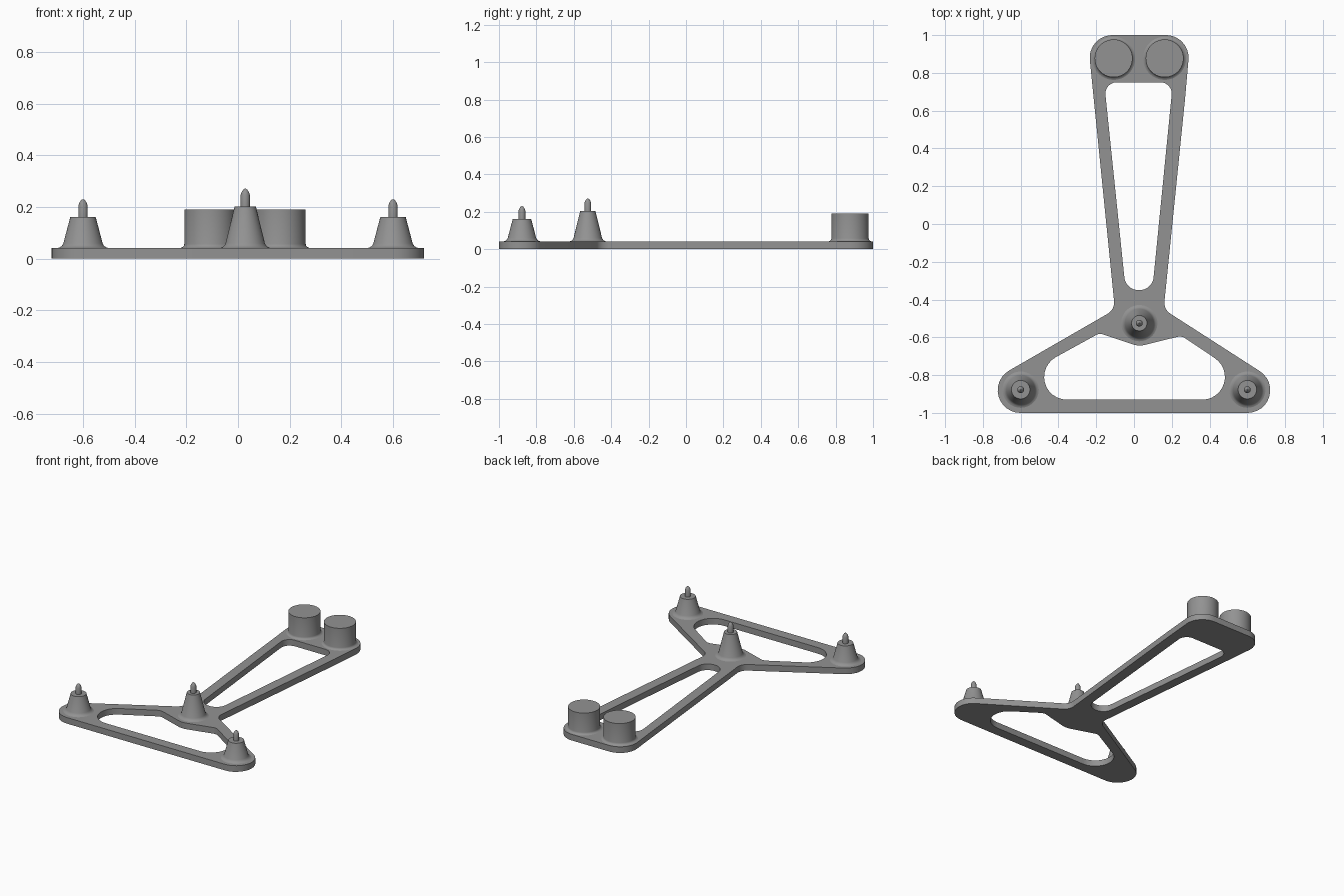
import bpy, bmesh, math
from mathutils import Vector

if "Cube" in bpy.data.objects:
    bpy.data.objects.remove(bpy.data.objects["Cube"])

THICK = 0.042
grey = bpy.data.materials.new("mid_grey")
grey.diffuse_color = (0.29, 0.29, 0.29, 1)
grey.use_nodes = True
grey.node_tree.nodes["Principled BSDF"].inputs["Base Color"].default_value = grey.diffuse_color


def rounded(corners, steps=12):
    """Outline through (x, y, radius) corners with tangent arcs."""
    out = []
    n = len(corners)
    for i, (x, y, r) in enumerate(corners):
        p = Vector((x, y))
        a = (Vector(corners[i - 1][:2]) - p).normalized()
        b = (Vector(corners[(i + 1) % n][:2]) - p).normalized()
        if r == 0:
            out.append(p)
            continue
        half = a.angle(b) / 2
        centre = p + (a + b).normalized() * (r / math.sin(half))
        start = p + a * (r / math.tan(half)) - centre
        end = p + b * (r / math.tan(half)) - centre
        a0 = math.atan2(start.y, start.x)
        sweep = math.atan2(end.y, end.x) - a0
        sweep = (sweep + math.pi) % (2 * math.pi) - math.pi
        for k in range(steps + 1):
            t = a0 + sweep * k / steps
            out.append(centre + r * Vector((math.cos(t), math.sin(t))))
    return out


def finish(ob):
    bpy.ops.object.select_all(action='DESELECT')
    ob.select_set(True)
    bpy.context.view_layer.objects.active = ob
    if ob.type == 'CURVE':
        bpy.ops.object.convert(target='MESH')
        ob = bpy.context.object
    ob.data.materials.clear()
    ob.data.materials.append(grey)
    bpy.ops.object.shade_smooth_by_angle(angle=math.radians(30))


def plate(name, loops):
    cu = bpy.data.curves.new(name, 'CURVE')
    cu.dimensions = '2D'
    cu.fill_mode = 'BOTH'
    cu.extrude = THICK / 2
    for loop in loops:
        sp = cu.splines.new('POLY')
        sp.points.add(len(loop) - 1)
        for q, p in zip(sp.points, loop):
            q.co = (p.x, p.y, 0, 1)
        sp.use_cyclic_u = True
    ob = bpy.data.objects.new(name, cu)
    ob.location.z = THICK / 2
    bpy.context.collection.objects.link(ob)
    finish(ob)


def lathe(name, x, y, profile, sides=48):
    """Closed solid of revolution from (radius, z) points, bottom to top."""
    bm = bmesh.new()
    rings = [[bm.verts.new((r * math.cos(2 * math.pi * k / sides),
                            r * math.sin(2 * math.pi * k / sides), z))
              for k in range(sides)] for r, z in profile]
    for lo, hi in zip(rings, rings[1:]):
        for k in range(sides):
            j = (k + 1) % sides
            bm.faces.new((lo[k], lo[j], hi[j], hi[k]))
    bm.faces.new(rings[0][::-1])
    bm.faces.new(rings[-1])
    me = bpy.data.meshes.new(name)
    bm.to_mesh(me)
    bm.free()
    ob = bpy.data.objects.new(name, me)
    ob.location = (x, y, 0)
    bpy.context.collection.objects.link(ob)
    finish(ob)


# Flat frame with two openings
outline = rounded([
    (-1.05, -1, 0.12), (1.01, -1, 0.12), (0.157, -0.452, 0.07),
    (0.270, 0.66, 0), (0.300, 1, 0.12), (-0.247, 1, 0.12),
    (-0.101, -0.453, 0.07)])
arm_opening = rounded([
    (-0.044, -0.35, 0.075), (0.097, -0.35, 0.075),
    (0.206, 0.75, 0.06), (-0.158, 0.75, 0.06)])
base_opening = rounded([
    (-0.823, -0.93, 0.12), (0.755, -0.93, 0.12), (0.252, -0.592, 0.05),
    (0.025, -0.648, 0.12), (-0.183, -0.578, 0.05)])
plate("frame_plate", [outline, arm_opening, base_opening])


# Tapered posts with a flared foot and a pointed pin
def post(name, x, y, top, top_r):
    foot = [(0.096, THICK - 0.005), (0.096, THICK), (0.088, 0.045),
            (0.081, 0.051), (0.076, 0.060)]
    pin = [(top_r, top), (0.018, top), (0.018, top + 0.044),
           (0.014, top + 0.055), (0.008, top + 0.064), (0.003, top + 0.068)]
    lathe(name, x, y, foot + pin)


post("left_post", -0.60, -0.877, 0.162, 0.049)
post("right_post", 0.60, -0.877, 0.162, 0.049)
post("centre_post", 0.028, -0.525, 0.203, 0.041)

# Pair of round drums at the back, each with a small fillet
for name, x in (("left_drum", -0.108), ("right_drum", 0.162)):
    lathe(name, x, 0.877, [
        (0.114, THICK - 0.005), (0.114, THICK), (0.107, 0.045),
        (0.102, 0.050), (0.100, 0.057), (0.100, 0.19)], 64)
